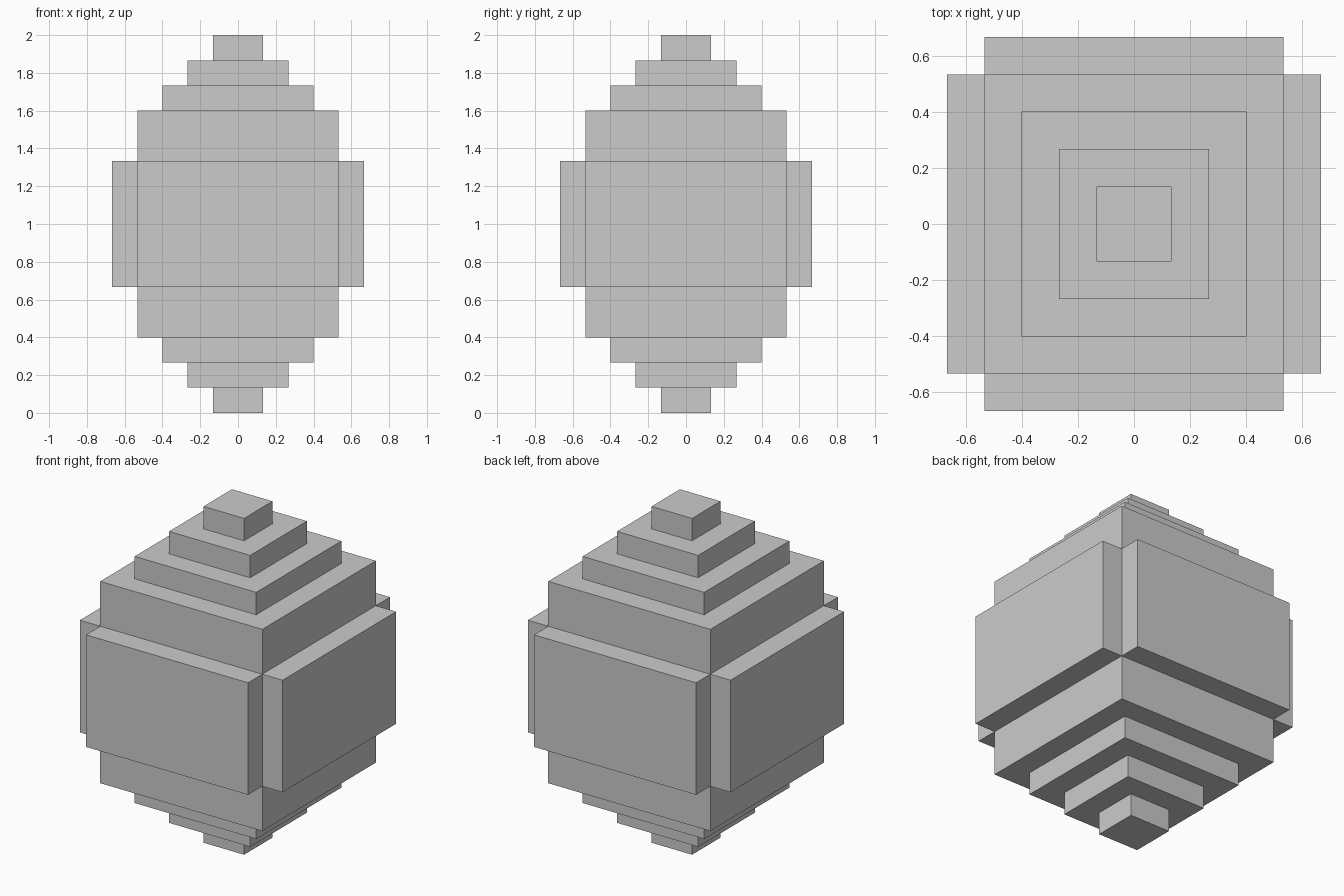
import bpy
import bmesh

cube = bpy.data.objects.get("Cube")
if cube:
    bpy.data.objects.remove(cube, do_unlink=True)

U = 2 / 15  # one step of the stack

# Plain grey material
grey = bpy.data.materials.new("plain grey")
grey.use_nodes = True
colour = (0.6, 0.6, 0.6, 1)
grey.diffuse_color = colour
grey.node_tree.nodes["Principled BSDF"].inputs["Base Color"].default_value = colour

# Stepped profile: (half width, height) in steps, bottom to top
profile = [(1, 0), (1, 1), (2, 1), (2, 2), (3, 2), (3, 3), (4, 3), (4, 5)]
profile += [(r, 15 - h) for r, h in reversed(profile)]

# Sweep the profile around a square to make the terraced body
bm = bmesh.new()
corners = [(-1, -1), (1, -1), (1, 1), (-1, 1)]
rings = [[bm.verts.new((x * r * U, y * r * U, h * U)) for x, y in corners]
         for r, h in profile]
bm.faces.new(reversed(rings[0]))
bm.faces.new(rings[-1])
panels = []
for low, high in zip(rings, rings[1:]):
    for i in range(4):
        j = (i + 1) % 4
        face = bm.faces.new((low[i], low[j], high[j], high[i]))
        if low is rings[7]:
            panels.append(face)
bm.normal_update()

# Raise one panel out of each side of the middle band
for face in bmesh.ops.extrude_discrete_faces(bm, faces=panels)["faces"]:
    face.normal_update()
    bmesh.ops.translate(bm, verts=face.verts, vec=face.normal * U)
bmesh.ops.recalc_face_normals(bm, faces=bm.faces)

mesh = bpy.data.meshes.new("stepped_body")
bm.to_mesh(mesh)
bm.free()
mesh.materials.append(grey)
bpy.context.collection.objects.link(bpy.data.objects.new("stepped_body", mesh))
